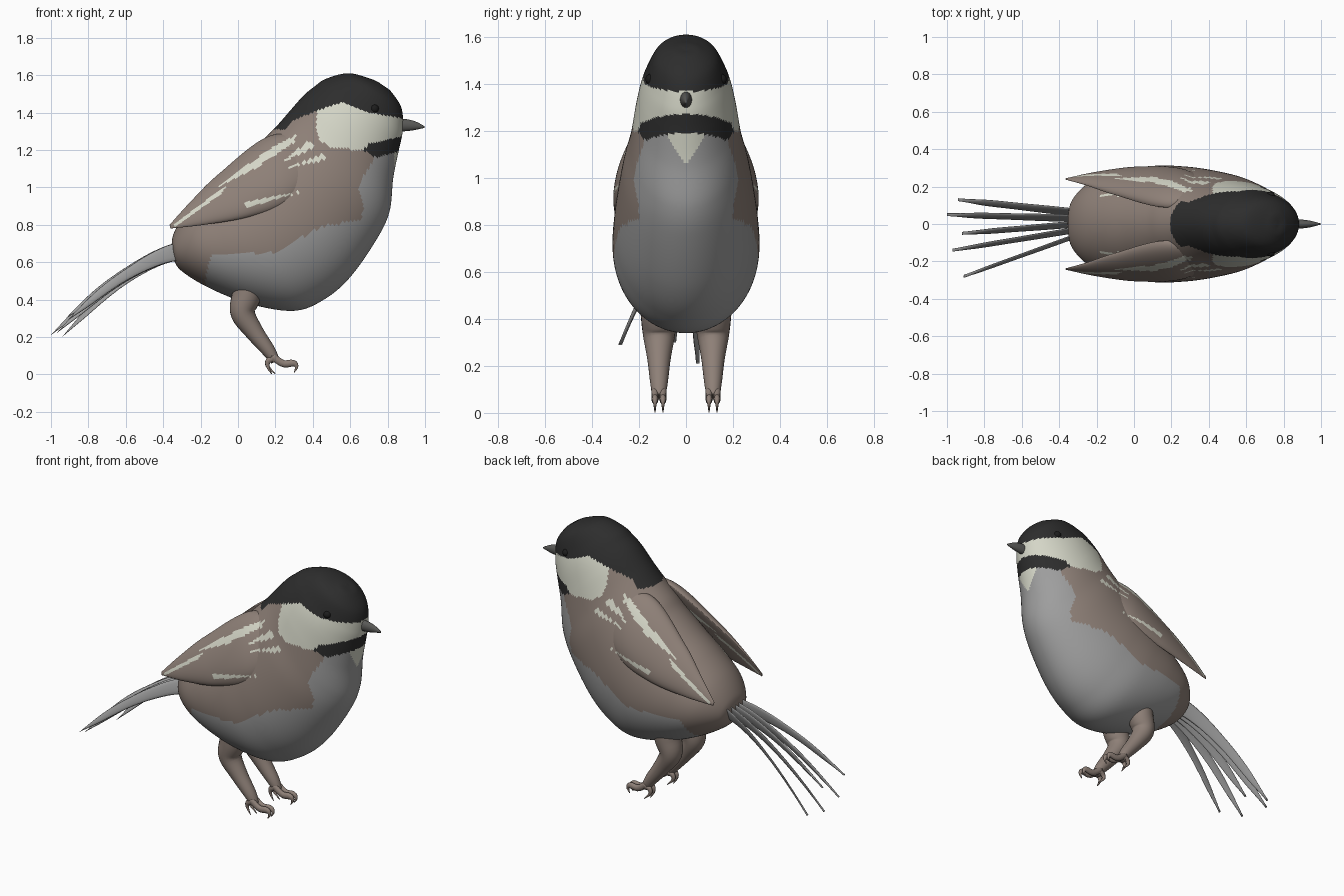
import bpy, bmesh, math
from mathutils import Vector

if "Cube" in bpy.data.objects:
    bpy.data.objects.remove(bpy.data.objects["Cube"])

# ---------- colours ----------
COLOURS = {
    "brown": (0.27, 0.215, 0.185), "grey": (0.34, 0.34, 0.34),
    "cream": (0.66, 0.67, 0.57), "black": (0.026, 0.026, 0.026),
    "dark_grey": (0.10, 0.10, 0.095), "eye_black": (0.012, 0.012, 0.012),
}
MATS = {}
for name, c in COLOURS.items():
    MATS[name] = bpy.data.materials.new(name)
    MATS[name].diffuse_color = (*c, 1)


# ---------- helpers ----------
def spline(rows, n):
    """Resample rows of numbers smoothly (Catmull-Rom)."""
    out = []
    last = len(rows) - 1
    for k in range(n + 1):
        u = k / n * last
        i = min(int(u), last - 1)
        t = u - i
        a, b, c, d = (rows[max(0, min(last, i + j))] for j in (-1, 0, 1, 2))
        out.append([0.5 * (2 * q + (r - p) * t + (2 * p - 5 * q + 4 * r - s) * t * t
                           + (3 * q - p - 3 * r + s) * t ** 3)
                    for p, q, r, s in zip(a, b, c, d)])
    return out


def loft(name, rings, colours, rule=None):
    """Skin a list of closed rings, cap the ends, colour faces by a rule."""
    bm = bmesh.new()
    vs = [[bm.verts.new(p) for p in ring] for ring in rings]
    n = len(vs[0])
    for a, b in zip(vs, vs[1:]):
        for j in range(n):
            bm.faces.new((a[j], a[(j + 1) % n], b[(j + 1) % n], b[j]))
    bm.faces.new(vs[0])
    bm.faces.new(vs[-1])
    bmesh.ops.recalc_face_normals(bm, faces=bm.faces[:])
    for f in bm.faces:
        f.smooth = True
        if rule:
            f.material_index = colours.index(rule(f.calc_center_median()))
    me = bpy.data.meshes.new(name)
    bm.to_mesh(me)
    bm.free()
    for c in colours:
        me.materials.append(MATS[c])
    ob = bpy.data.objects.new(name, me)
    bpy.context.collection.objects.link(ob)
    return ob


def tube(name, stations, colour, y=0.0, sides=16, steps=14):
    """Tube along a path in the xz plane; stations are (x, z, radius, y radius)."""
    pts = spline(stations, steps)
    rings = []
    for i, (x, z, r, ry) in enumerate(pts):
        p, q = pts[max(i - 1, 0)], pts[min(i + 1, steps)]
        nrm = Vector((-(q[1] - p[1]), 0, q[0] - p[0])).normalized()
        rings.append([Vector((x, y, z)) + nrm * r * math.sin(a) + Vector((0, ry * math.cos(a), 0))
                      for a in (2 * math.pi * j / sides for j in range(sides))])
    return loft(name, rings, [colour])


def inside(poly, x, z):
    hit = False
    for (x1, z1), (x2, z2) in zip(poly, poly[1:] + poly[:1]):
        if (z1 > z) != (z2 > z) and x < (x2 - x1) * (z - z1) / (z2 - z1) + x1:
            hit = not hit
    return hit


# ---------- plumage regions, seen from the side (x, z) ----------
STREAKS = [
    [(0.31, 1.28), (0.30, 1.24), (0.09, 1.10), (-0.11, 1.0), (0.05, 1.12), (0.2, 1.225)],
    [(0.38, 1.25), (0.41, 1.215), (0.23, 1.13), (0.31, 1.195)],
    [(0.45, 1.18), (0.47, 1.15), (0.26, 1.10)],
    [(0.36, 0.985), (0.05, 0.89), (0.03, 0.92)],
    [(-0.06, 1.01), (-0.09, 0.965), (-0.34, 0.785), (-0.345, 0.80), (-0.2, 0.91)],
]
CAP = [(0.1, 1.31), (0.26, 1.31), (0.30, 1.36), (0.42, 1.41), (0.56, 1.455), (0.70, 1.40),
       (0.95, 1.355), (0.95, 1.7), (0.1, 1.7)]
CHEEK = [(0.42, 1.41), (0.56, 1.455), (0.70, 1.40), (0.95, 1.355), (0.95, 1.29),
         (0.70, 1.23), (0.67, 1.20), (0.50, 1.21), (0.44, 1.25), (0.42, 1.30)]
BIB = [(0.70, 1.23), (0.95, 1.29), (0.95, 1.20), (0.85, 1.19), (0.74, 1.16), (0.67, 1.20)]
BELLY = [(0.74, 1.18), (0.64, 1.0), (0.67, 0.90), (0.66, 0.83), (0.45, 0.79), (0.30, 0.71),
         (0.21, 0.65), (-0.14, 0.645), (-0.17, 0.54), (-0.19, 0.2), (1, 0.2), (1, 1.22)]


def wing_rule(p):
    return "cream" if any(inside(s, p.x, p.z) for s in STREAKS) else "brown"


def body_rule(p):
    if inside(CAP, p.x, p.z):
        return "black"
    if inside(CHEEK, p.x, p.z):
        return "cream"
    if inside(BIB, p.x, p.z):
        return "black"
    if p.x > 0.7 and 1.05 < p.z < 1.21 and abs(p.y) < (p.z - 1.05) * 0.64:
        return "cream"
    if inside(BELLY, p.x, p.z):
        return "grey"
    return wing_rule(p) if abs(p.y) > 0.15 else "brown"


# ---------- body and head: back point, belly point, half width ----------
BODY = [
    (-0.355, 0.67, -0.35, 0.64, 0.02),
    (-0.345, 0.75, -0.31, 0.56, 0.13),
    (-0.28, 0.86, -0.15, 0.46, 0.235),
    (-0.17, 0.97, 0.07, 0.375, 0.29),
    (-0.05, 1.07, 0.30, 0.34, 0.312),
    (0.06, 1.17, 0.46, 0.40, 0.308),
    (0.12, 1.24, 0.60, 0.52, 0.295),
    (0.20, 1.32, 0.74, 0.72, 0.27),
    (0.27, 1.40, 0.81, 0.87, 0.24),
    (0.35, 1.49, 0.83, 1.05, 0.217),
    (0.41, 1.54, 0.86, 1.20, 0.196),
    (0.47, 1.58, 0.88, 1.30, 0.17),
    (0.59, 1.61, 0.875, 1.42, 0.13),
    (0.71, 1.58, 0.82, 1.51, 0.065),
    (0.755, 1.56, 0.775, 1.545, 0.01),
]
rings = []
for bx, bz, fx, fz, w in spline(BODY, 168):
    rings.append([((bx + fx) / 2 + (bx - fx) / 2 * math.cos(a), w * math.sin(a),
                   (bz + fz) / 2 + (bz - fz) / 2 * math.cos(a))
                  for a in (2 * math.pi * j / 128 for j in range(128))])
loft("body", rings, ["brown", "grey", "cream", "black"], body_rule)

# ---------- wings: upper edge, lower edge, outward bulge ----------
WING = [
    (0.42, 0.15, 1.27, 0.46, 0.20, 1.10, 0.02),
    (0.17, 0.09, 1.27, 0.28, 0.27, 0.92, 0.085),
    (-0.10, 0.155, 1.07, 0.05, 0.29, 0.84, 0.06),
    (-0.25, 0.205, 0.925, -0.18, 0.272, 0.80, 0.03),
    (-0.365, 0.237, 0.80, -0.36, 0.243, 0.78, 0.005),
]
out = Vector((-0.25, 0.85, 0.45)).normalized()
for side, label in ((1, "left"), (-1, "right")):
    rings = []
    for row in spline(WING, 120):
        up, low, b = Vector(row[:3]), Vector(row[3:6]), row[6]
        ring = []
        for j in range(96):
            a = 2 * math.pi * j / 96
            s = math.sin(a)
            p = (up + low) / 2 + (up - low) / 2 * math.cos(a) + out * b * (s if s > 0 else 0.2 * s)
            ring.append((p.x, p.y * side, p.z))
        rings.append(ring)
    loft(label + "_wing", rings, ["brown", "cream"], wing_rule)

# ---------- tail: five blades fanned from the rump ----------
TIPS = [(-0.94, 0.13, 0.20), (-1.0, 0.05, 0.21), (-0.92, -0.05, 0.30),
        (-0.97, -0.14, 0.22), (-0.91, -0.28, 0.29)]
for i, tip in enumerate(TIPS):
    y0 = 0.06 - 0.03 * i
    rings = []
    for f, h in spline([(0, 0.06), (0.25, 0.058), (0.5, 0.05), (0.78, 0.042), (1, 0.001)], 24):
        c = Vector((-0.3 + (tip[0] + 0.3) * f, y0 + (tip[1] - y0) * f,
                    0.66 + (tip[2] - 0.66) * max(f, 0) ** 1.5))
        wide = Vector((0.35, 0.3, 0.88)) * h
        rings.append([c + wide * math.cos(a) + Vector((0, 0.008 * math.sin(a), 0))
                      for a in (2 * math.pi * j / 12 for j in range(12))])
    loft(f"tail_feather_{i + 1}", rings, ["grey"])

# ---------- legs and toes ----------
for side, label in ((1, "left"), (-1, "right")):
    y = 0.115 * side
    tube(label + "_leg", [(0.06, 0.50, 0.08, 0.08), (0.045, 0.42, 0.078, 0.078),
                          (0.025, 0.33, 0.066, 0.068), (0.085, 0.23, 0.05, 0.05),
                          (0.165, 0.125, 0.036, 0.037), (0.20, 0.07, 0.024, 0.027)],
         "brown", y, 24, 24)
    for k, dy in enumerate((-0.017, 0.017)):
        tube(f"{label}_front_toe_{k + 1}",
             [(0.18, 0.10, 0.02, 0.016), (0.24, 0.058, 0.02, 0.015), (0.295, 0.06, 0.019, 0.014),
              (0.313, 0.04, 0.01, 0.008), (0.30, 0.01, 0.002, 0.002)], "brown", y + dy, 10)
        tube(f"{label}_rear_toe_{k + 1}",
             [(0.20, 0.09, 0.018, 0.014), (0.165, 0.075, 0.017, 0.013),
              (0.158, 0.045, 0.01, 0.008), (0.18 + 0.02 * k, 0.002, 0.002, 0.002)],
             "brown", y + dy, 10)

# ---------- beak ----------
tube("beak", [(0.84, 1.333, 0.034, 0.026), (0.88, 1.333, 0.034, 0.025),
              (0.94, 1.33, 0.025, 0.018), (0.998, 1.322, 0.004, 0.003)], "dark_grey", 0, 20)

# ---------- eyes ----------
for side, label in ((1, "left"), (-1, "right")):
    bpy.ops.mesh.primitive_uv_sphere_add(segments=20, ring_count=12, radius=0.023,
                                         location=(0.73, 0.15 * side, 1.42))
    eye = bpy.context.object
    eye.name = label + "_eye"
    eye.data.materials.append(MATS["eye_black"])
    bpy.ops.object.shade_smooth()

for m in bpy.data.materials:
    if m.users and not m.is_grease_pencil:
        m.use_nodes = True
        m.node_tree.nodes["Principled BSDF"].inputs["Base Color"].default_value = m.diffuse_color
